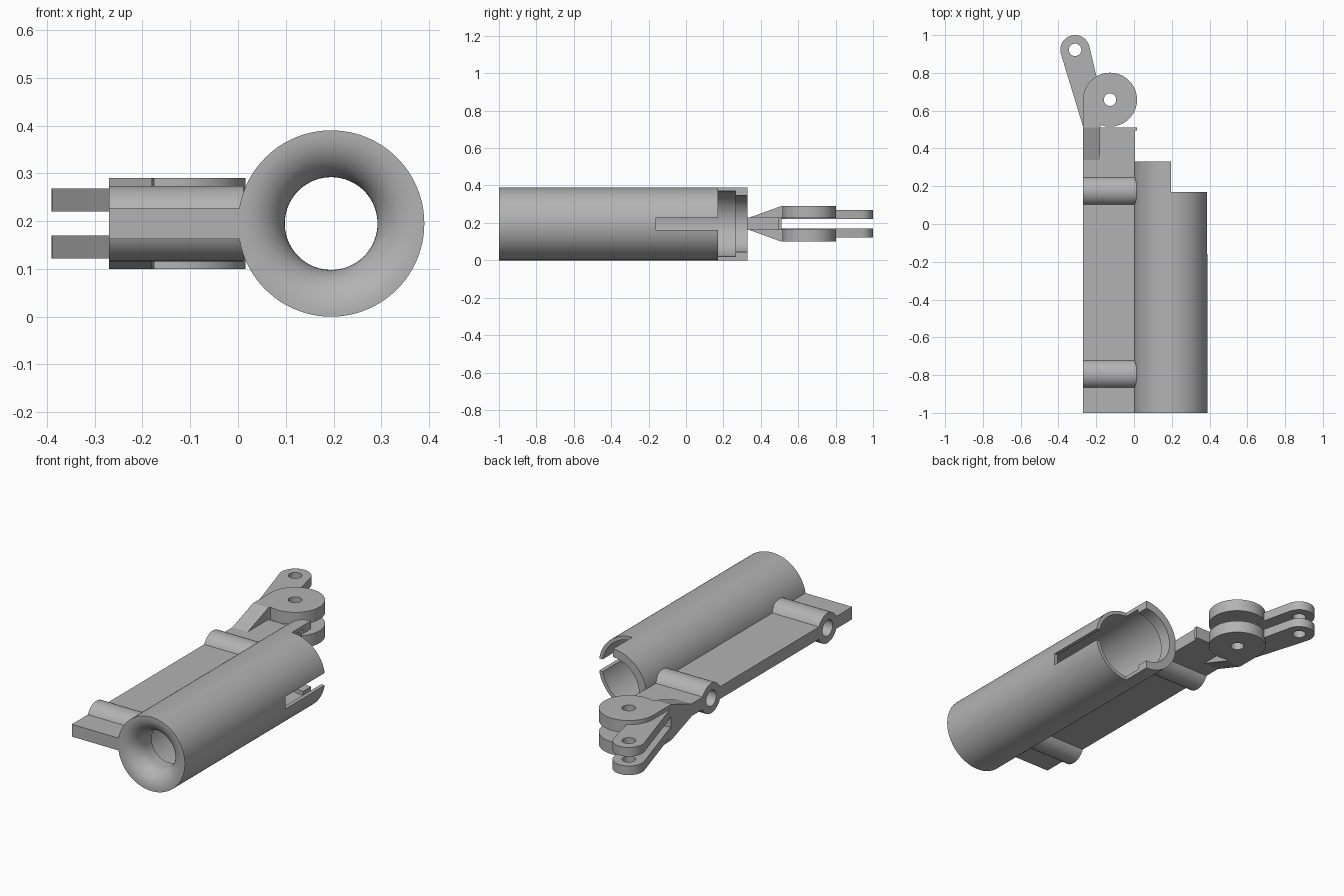
import bpy, bmesh
from math import sin, cos, pi, radians
from mathutils import Vector

cube = bpy.data.objects.get("Cube")
if cube:
    bpy.data.objects.remove(cube, do_unlink=True)

grey = bpy.data.materials.new("plain grey")
grey.use_nodes = True
grey.diffuse_color = (0.45, 0.45, 0.45, 1)
grey.node_tree.nodes["Principled BSDF"].inputs["Base Color"].default_value = (0.45, 0.45, 0.45, 1)

MID = 0.195      # height of the tube axis and of the symmetry plane
TUBE_X = 0.195


def finish(name, bm):
    bmesh.ops.recalc_face_normals(bm, faces=bm.faces)
    me = bpy.data.meshes.new(name)
    bm.to_mesh(me)
    bm.free()
    me.materials.append(grey)
    ob = bpy.data.objects.new(name, me)
    bpy.context.collection.objects.link(ob)
    return ob


def prism(name, points, offset):
    """Extrude a closed 3D outline along an offset."""
    bm = bmesh.new()
    face = bm.faces.new([bm.verts.new(p) for p in points])
    ext = bmesh.ops.extrude_face_region(bm, geom=[face])
    verts = [v for v in ext["geom"] if isinstance(v, bmesh.types.BMVert)]
    bmesh.ops.translate(bm, verts=verts, vec=Vector(offset))
    # keep the first cap so that the solid is closed
    bmesh.ops.holes_fill(bm, edges=bm.edges, sides=0)
    return finish(name, bm)


def box(name, x, y, z):
    pts = [(x[0], y[0], z[0]), (x[1], y[0], z[0]), (x[1], y[1], z[0]), (x[0], y[1], z[0])]
    return prism(name, pts, (0, 0, z[1] - z[0]))


def arc(cx, cy, r, start, end, n=48):
    return [(cx + r * cos(radians(start + (end - start) * i / n)),
             cy + r * sin(radians(start + (end - start) * i / n))) for i in range(n + 1)]


def plate(name, outline, z0, z1):
    return prism(name, [(x, y, z0) for x, y in outline], (0, 0, z1 - z0))


def rod_x(name, y, r, x0, x1):
    return prism(name, [(x0, a, b) for a, b in arc(y, MID, r, 0, 360)[:-1]], (x1 - x0, 0, 0))


def rod_z(name, x, y, r):
    return plate(name, arc(x, y, r, 0, 360)[:-1], -0.1, 0.5)


def cut(ob, *cutters):
    for c in cutters:
        c.hide_render = True
        mod = ob.modifiers.new("cut", "BOOLEAN")
        mod.operation = "DIFFERENCE"
        mod.solver = "EXACT"
        mod.object = c
        bpy.context.view_layer.objects.active = ob
        bpy.ops.object.modifier_apply(modifier=mod.name)
        bpy.data.objects.remove(c, do_unlink=True)


def smooth(ob):
    for p in ob.data.polygons:
        p.use_smooth = True
    ob.data.set_sharp_from_angle(angle=radians(25))


# Tube: turned profile (radius, y) with a rounded mouth and an inner lip
fillet = [(0.187 - 0.09 * sin(t * pi / 24), -0.91 - 0.09 * cos(t * pi / 24)) for t in range(13)]
profile = [(0.195, 0.33), (0.195, -1.0)] + fillet
profile += [(0.097, -0.86), (0.175, -0.86), (0.175, 0.265), (0.152, 0.265), (0.152, 0.33)]
bm = bmesh.new()
SEG = 96
rings = []
for i in range(SEG):
    a = 2 * pi * i / SEG
    rings.append([bm.verts.new((TUBE_X + r * cos(a), y, MID + r * sin(a))) for r, y in profile])
for i in range(SEG):
    p, q = rings[i], rings[(i + 1) % SEG]
    for j in range(len(profile)):
        k = (j + 1) % len(profile)
        bm.faces.new((p[j], p[k], q[k], q[j]))
tube = finish("tube", bm)
cut(tube,
    box("end_cutter", (TUBE_X, 0.5), (0.17, 0.5), (-0.1, 0.5)),
    box("slot_cutter", (0.25, 0.5), (-0.16, 0.3), (0.163, 0.228)))
smooth(tube)

# Side plate with its small end tab
box("side_plate", (-0.27, 0.006), (-1.0, 0.51), (0.163, 0.228))
box("end_tab", (0.0, 0.016), (0.495, 0.51), (0.163, 0.228))

# Hinge barrels across the plate
for name, y in (("front_barrel", -0.795), ("rear_barrel", 0.175)):
    barrel = rod_x(name, y, 0.079, -0.27, 0.012)
    cut(barrel, rod_x("bore_cutter", y, 0.042, -0.4, 0.0))
    smooth(barrel)
# open the plate edge where the barrel bores pass
for y in (-0.795, 0.175):
    cut(bpy.data.objects["side_plate"], rod_x("bore_cutter", y, 0.042, -0.4, 0.0))

# Fork arms: ramp, round ear and slanted link, mirrored above and below
for side, s in (("upper", 1), ("lower", -1)):
    ramp = [(0.33, 0.03), (0.51, 0.095), (0.51, 0.03)]
    prism(side + "_ramp", [(-0.27, y, MID + s * h) for y, h in ramp], (0.09, 0, 0))

    ear = plate(side + "_ear",
                [(-0.27, 0.51), (-0.18, 0.51)] + arc(-0.127, 0.658, 0.143, -110, 180),
                MID + s * 0.03, MID + s * 0.095)
    cut(ear, rod_z("pin_cutter", -0.127, 0.658, 0.033))
    smooth(ear)

    link = plate(side + "_link",
                 arc(-0.312, 0.922, 0.078, 15, 196) + [(-0.268, 0.51), (-0.19, 0.53), (-0.18, 0.70)],
                 MID + s * 0.025, MID + s * 0.073)
    cut(link, rod_z("pin_cutter", -0.312, 0.922, 0.033))
    smooth(link)
